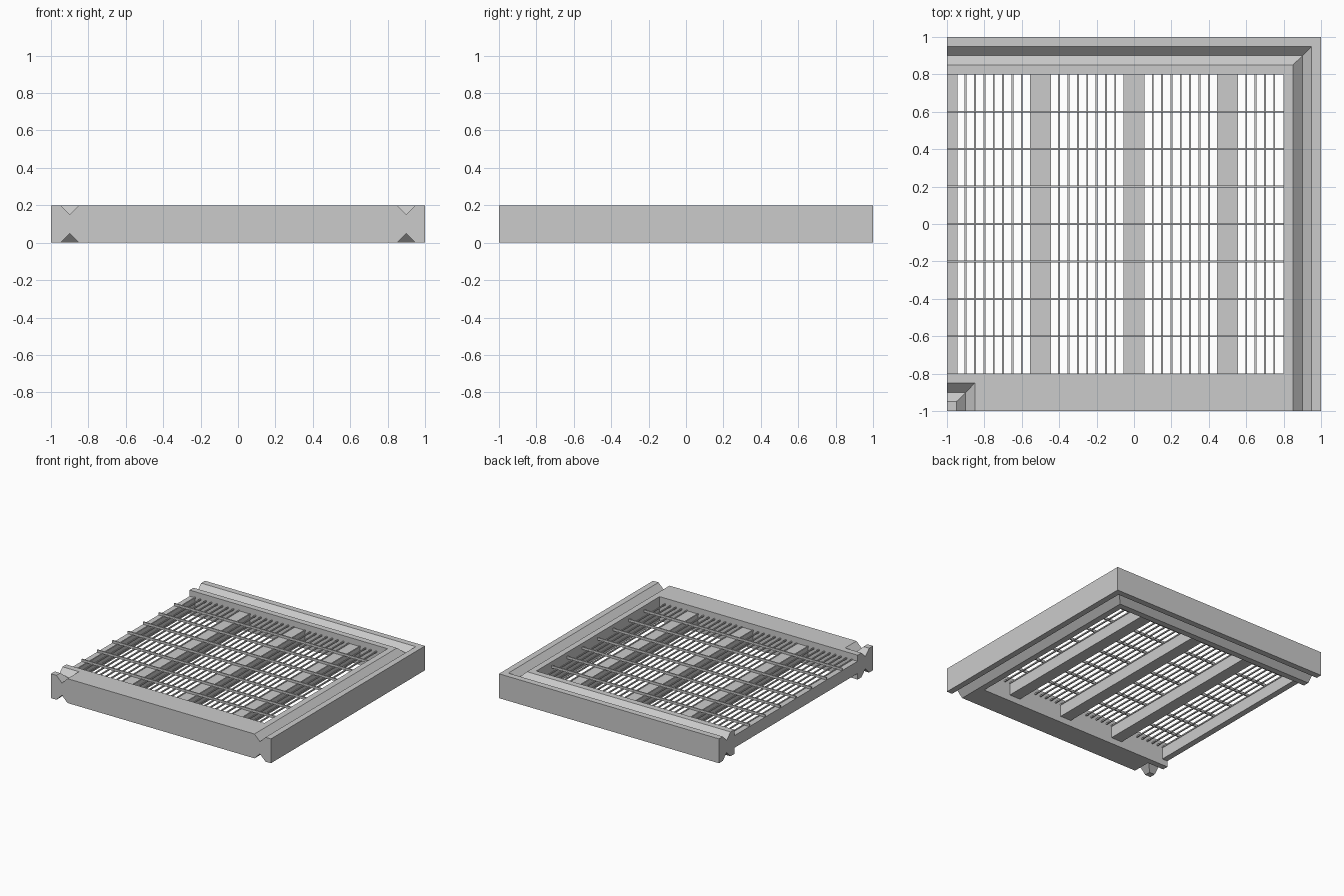
import bpy, bmesh
from mathutils import Vector

if "Cube" in bpy.data.objects:
    bpy.data.objects.remove(bpy.data.objects["Cube"])

# Rail cross-section: square bar with V grooves top and bottom (offset, z)
PROFILE = [(-.1, 0), (-.05, 0), (0, .05), (.05, 0), (.1, 0),
           (.1, .2), (.05, .2), (0, .15), (-.05, .2), (-.1, .2)]


def sweep(bm, stations):
    """Sweep the rail profile through functions giving (x, y) per offset."""
    rows = [[bm.verts.new((*s(d), z)) for d, z in PROFILE] for s in stations]
    n = len(PROFILE)
    for a, b in zip(rows, rows[1:]):
        for i in range(n):
            j = (i + 1) % n
            bm.faces.new((a[i], a[j], b[j], b[i]))
    bm.faces.new(rows[0])
    bm.faces.new(rows[-1][::-1])


def finish(bm, name):
    bmesh.ops.recalc_face_normals(bm, faces=bm.faces[:])
    me = bpy.data.meshes.new(name)
    bm.to_mesh(me)
    bm.free()
    ob = bpy.data.objects.new(name, me)
    bpy.context.collection.objects.link(ob)
    return ob


def add_box(bm, lo, hi):
    lo, hi = Vector(lo), Vector(hi)
    vs = bmesh.ops.create_cube(bm, size=1)["verts"]
    bmesh.ops.scale(bm, vec=hi - lo, verts=vs)
    bmesh.ops.translate(bm, vec=(lo + hi) / 2, verts=vs)


# Frame: grooved back and right rails, mitred at the corner
bm = bmesh.new()
sweep(bm, [lambda d: (-1, .9 + d), lambda d: (.9 + d, .9 + d),
           lambda d: (.9 + d, -.8), lambda d: (.9 + d, -1)])
# Small grooved corner at front left
sweep(bm, [lambda d: (-1, -.9 + d), lambda d: (-.9 + d, -.9 + d),
           lambda d: (-.9 + d, -1)])
# Plain front rail joining them
ends = [[bm.verts.new((x, y, z)) for y, z in
         ((-1, 0), (-.8, 0), (-.8, .2), (-1, .2))] for x in (-.8, .8)]
for i in range(4):
    j = (i + 1) % 4
    bm.faces.new((ends[0][i], ends[0][j], ends[1][j], ends[1][i]))
# Weld the rails and drop the hidden faces between them
bmesh.ops.remove_doubles(bm, verts=bm.verts[:], dist=1e-4)
inner = [f for f in bm.faces if all(len(e.link_faces) > 2 for e in f.edges)]
bmesh.ops.delete(bm, geom=inner, context='FACES')
finish(bm, "floor_frame")

# Support beams running front to back (the left one is cut by the tile edge)
bm = bmesh.new()
for x in (-1, -.5, 0, .5):
    add_box(bm, (max(x - .05, -1), -.8, .05), (x + .05, .8, .15))
finish(bm, "support_beams")

# Fine grating bars running front to back between the beams
bm = bmesh.new()
for i in range(-19, 16):
    if i % 10:
        x = i * .05
        add_box(bm, (x - .005, -.8, .145), (x + .005, .8, .155))
finish(bm, "grating_bars")

# Cross bars lying over the beams
bm = bmesh.new()
for i in range(-3, 4):
    y = i * .2
    add_box(bm, (-1, y - .005, .15), (.8, y + .005, .17))
finish(bm, "grating_cross_bars")
